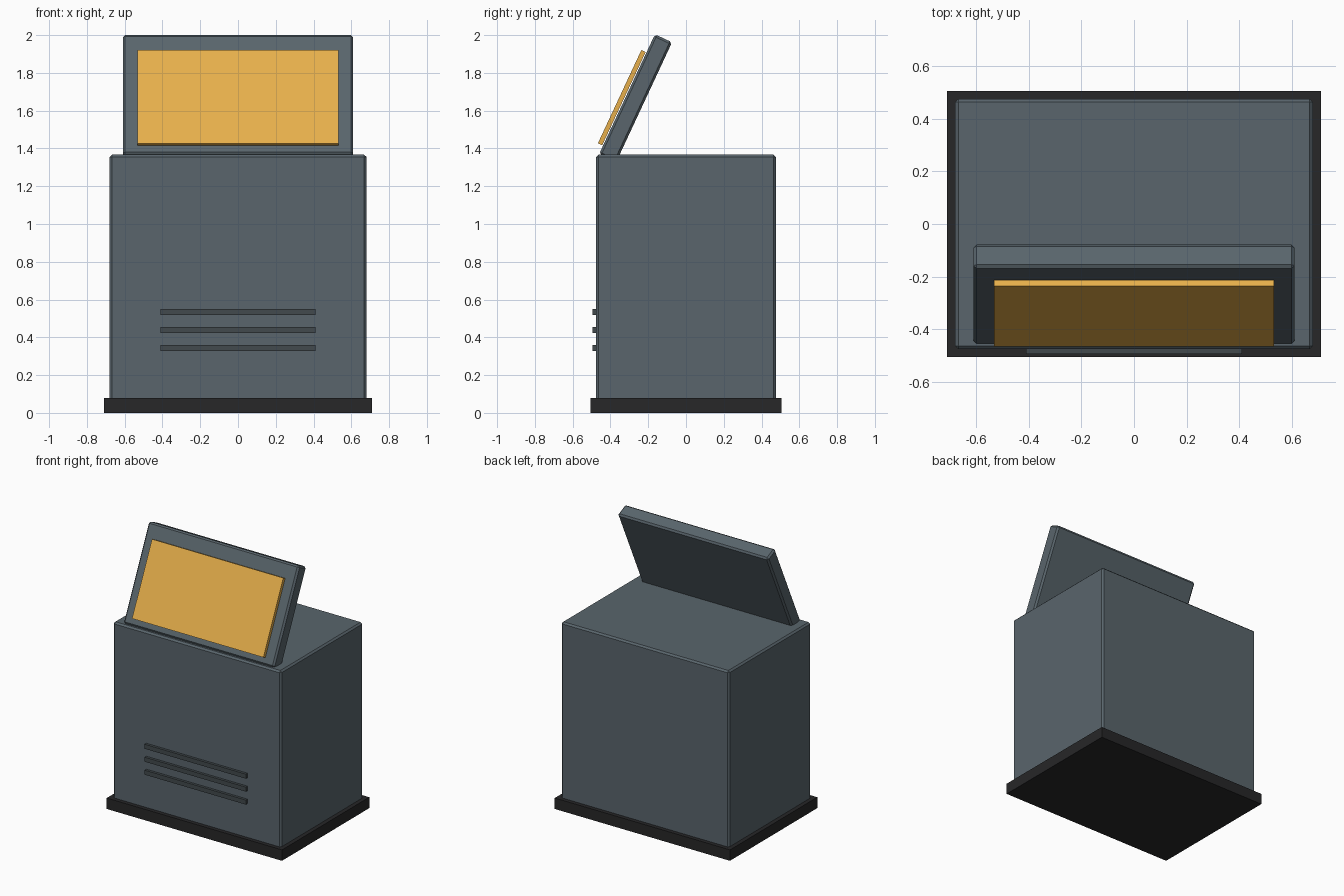
import bpy
import math

if "Cube" in bpy.data.objects:
    bpy.data.objects.remove(bpy.data.objects["Cube"])


def material(name, r, g, b):
    m = bpy.data.materials.new(name)
    m.diffuse_color = (r, g, b, 1)
    m.use_nodes = True
    m.node_tree.nodes["Principled BSDF"].inputs["Base Color"].default_value = m.diffuse_color
    return m


STEEL = material("steel", 0.10, 0.13, 0.15)
DARK = material("dark_metal", 0.055, 0.068, 0.075)
BLACK = material("black_plinth", 0.02, 0.02, 0.021)
AMBER = material("amber_screen", 0.80, 0.43, 0.07)
TILT = math.radians(-25)


def box(name, size, loc, mat, tilt=0, bevel=0):
    bpy.ops.mesh.primitive_cube_add(size=1, location=loc)
    ob = bpy.context.object
    ob.name = name
    ob.scale = size
    bpy.ops.object.transform_apply(location=False, rotation=False, scale=True)
    ob.rotation_euler.x = tilt
    ob.data.materials.append(mat)
    if bevel:
        mod = ob.modifiers.new("edge_bevel", "BEVEL")
        mod.width = bevel
        mod.segments = 1
    return ob


# Plinth and cabinet
box("plinth", (1.42, 1.01, 0.08), (0, 0, 0.04), BLACK)
box("cabinet", (1.36, 0.952, 1.305), (0, 0, 0.7145), STEEL, bevel=0.012)

# Vent slats on the front
for i in range(3):
    box(f"vent_slat_{i + 1}", (0.82, 0.03, 0.033),
        (0, -0.48, 0.344 + 0.095 * i), DARK)

# Tilted console and its screen
box("console_panel", (1.22, 0.10, 0.70), (0, -0.267, 1.666), STEEL, TILT, 0.012)
box("screen", (1.064, 0.025, 0.545), (0, -0.340, 1.669), AMBER, TILT)
